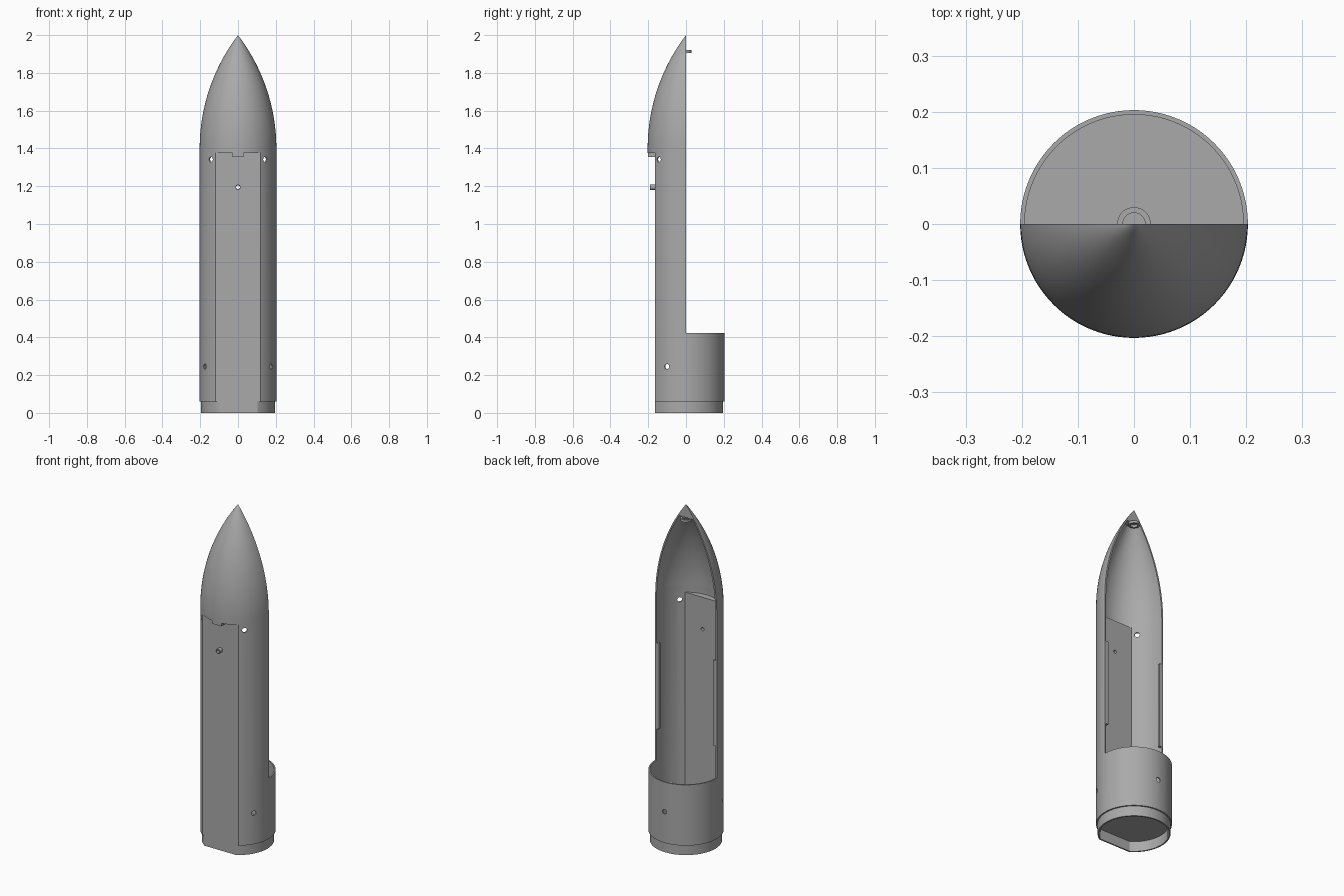
import bpy, bmesh
from math import sin, cos, pi, sqrt, radians
from mathutils import Matrix

if "Cube" in bpy.data.objects:
    bpy.data.objects.remove(bpy.data.objects["Cube"], do_unlink=True)

R, WALL = 0.203, 0.008           # body radius and wall
SHOULDER, NOSE, TOP = 0.06, 1.4, 2.0
FLAT_Y, FLAT_TOP = -0.165, 1.375  # flat front panel
RIM = 0.422                      # top of the full ring
PLUG = 1.92                      # solid nose tip starts here

grey = bpy.data.materials.new("plain grey")
grey.use_nodes = True
grey.diffuse_color = (0.4, 0.4, 0.4, 1)
grey.node_tree.nodes["Principled BSDF"].inputs["Base Color"].default_value = (0.4, 0.4, 0.4, 1)


def finish(name, bm):
    bmesh.ops.recalc_face_normals(bm, faces=bm.faces[:])
    mesh = bpy.data.meshes.new(name)
    bm.to_mesh(mesh)
    bm.free()
    mesh.materials.append(grey)
    obj = bpy.data.objects.new(name, mesh)
    bpy.context.scene.collection.objects.link(obj)
    return obj


def lathe(name, profile, closed=False, steps=96):
    """Spin (radius, height) points around z."""
    bm = bmesh.new()
    verts = [bm.verts.new((r, 0, z)) for r, z in profile]
    edges = [bm.edges.new(p) for p in zip(verts, verts[1:])]
    if closed:
        edges.append(bm.edges.new((verts[-1], verts[0])))
    bmesh.ops.spin(bm, geom=verts + edges, cent=(0, 0, 0), axis=(0, 0, 1),
                   angle=2 * pi, steps=steps, use_duplicate=False)
    bmesh.ops.remove_doubles(bm, verts=bm.verts[:], dist=1e-5)
    return finish(name, bm)


def box(name, lo, hi):
    bm = bmesh.new()
    size = [b - a for a, b in zip(lo, hi)]
    mid = [(a + b) / 2 for a, b in zip(lo, hi)]
    bmesh.ops.create_cube(bm, size=1, matrix=Matrix.Translation(mid) @ Matrix.Diagonal((*size, 1)))
    return finish(name, bm)


def drill(angle, z, radius):
    """Cutter pointing outwards through the wall."""
    bm = bmesh.new()
    place = (Matrix.Rotation(radians(angle), 4, "Z") @ Matrix.Translation((0.18, 0, z))
             @ Matrix.Rotation(pi / 2, 4, "Y"))
    bmesh.ops.create_cone(bm, cap_ends=True, segments=20, radius1=radius,
                          radius2=radius, depth=0.1, matrix=place)
    return finish("hole_cutter", bm)


def cut(target, *cutters):
    bpy.context.view_layer.objects.active = target
    for c in cutters:
        m = target.modifiers.new("cut", "BOOLEAN")
        m.operation, m.solver, m.object = "DIFFERENCE", "EXACT", c
        bpy.ops.object.modifier_apply(modifier=m.name)
        bpy.data.objects.remove(c, do_unlink=True)


def smooth(obj):
    bpy.ops.object.select_all(action="DESELECT")
    obj.select_set(True)
    bpy.context.view_layer.objects.active = obj
    bpy.ops.object.shade_smooth_by_angle(angle=radians(25))


def ogive(z):
    length = TOP - NOSE
    rho = (R * R + length * length) / (2 * R)
    return sqrt(rho * rho - (z - NOSE) ** 2) + R - rho


def nose(end, inset, count=28):
    zs = [NOSE + (end - NOSE) * i / count for i in range(1, count + 1)]
    return [(max(ogive(z) - inset, 0), z) for z in zs]


# Outer form, with the flat front
body = lathe("half_body_shell", [(0, 0), (R - WALL, 0), (R - WALL, SHOULDER), (R, SHOULDER),
                                 (R, NOSE)] + nose(TOP, 0))
cut(body, box("front_cutter", (-1, -1, -1), (1, FLAT_Y, FLAT_TOP)))

# Hollow inside above the floor, and the shallow recess below it
cavity = lathe("cavity", [(0, SHOULDER + 0.01), (R - WALL, SHOULDER + 0.01), (R - WALL, NOSE)]
               + nose(PLUG, WALL * 1.2) + [(0, PLUG)])
cut(cavity, box("panel_cutter", (-1, -1, -1), (1, FLAT_Y + WALL, FLAT_TOP + 0.01)))
recess = lathe("recess", [(0, -0.05), (R - 2 * WALL, -0.05), (R - 2 * WALL, SHOULDER), (0, SHOULDER)])
cut(recess, box("recess_cutter", (-1, -1, -1), (1, FLAT_Y + WALL, 1)))
cut(body, cavity, recess, box("back_cutter", (-1, 0, RIM), (1, 1, 3)))

# Screw holes: three low, two high, one through the panel
cut(body, *[drill(a, 0.245, 0.014) for a in (90, 210, 330)],
    *[drill(a, 1.342, 0.014) for a in (225, 315)], drill(270, 1.195, 0.01))
smooth(body)

# Hollow peg on the front panel
peg = lathe("panel_peg", [(0.01, 0), (0.014, 0), (0.014, 0.033), (0.01, 0.033)], True, 24)
peg.data.transform(Matrix.Translation((0, FLAT_Y + WALL, 1.195)) @ Matrix.Rotation(pi / 2, 4, "X"))
smooth(peg)

# Locating tab under the nose overhang
box("panel_tab", (-0.03, -0.2, 1.356), (0.03, FLAT_Y, FLAT_TOP + 0.005))

# Cord ring under the nose tip
smooth(lathe("cord_ring", [(0.02, 1.905), (0.03, 1.905), (0.03, PLUG), (0.02, PLUG)], True, 32))

# Joining strips along the open edges
for side, s in (("left", 1), ("right", -1)):
    x = sorted((s * 0.179, s * 0.197))
    box(side + "_joining_strip", (x[0], -0.015, 0.61), (x[1], 0, 1.12))
